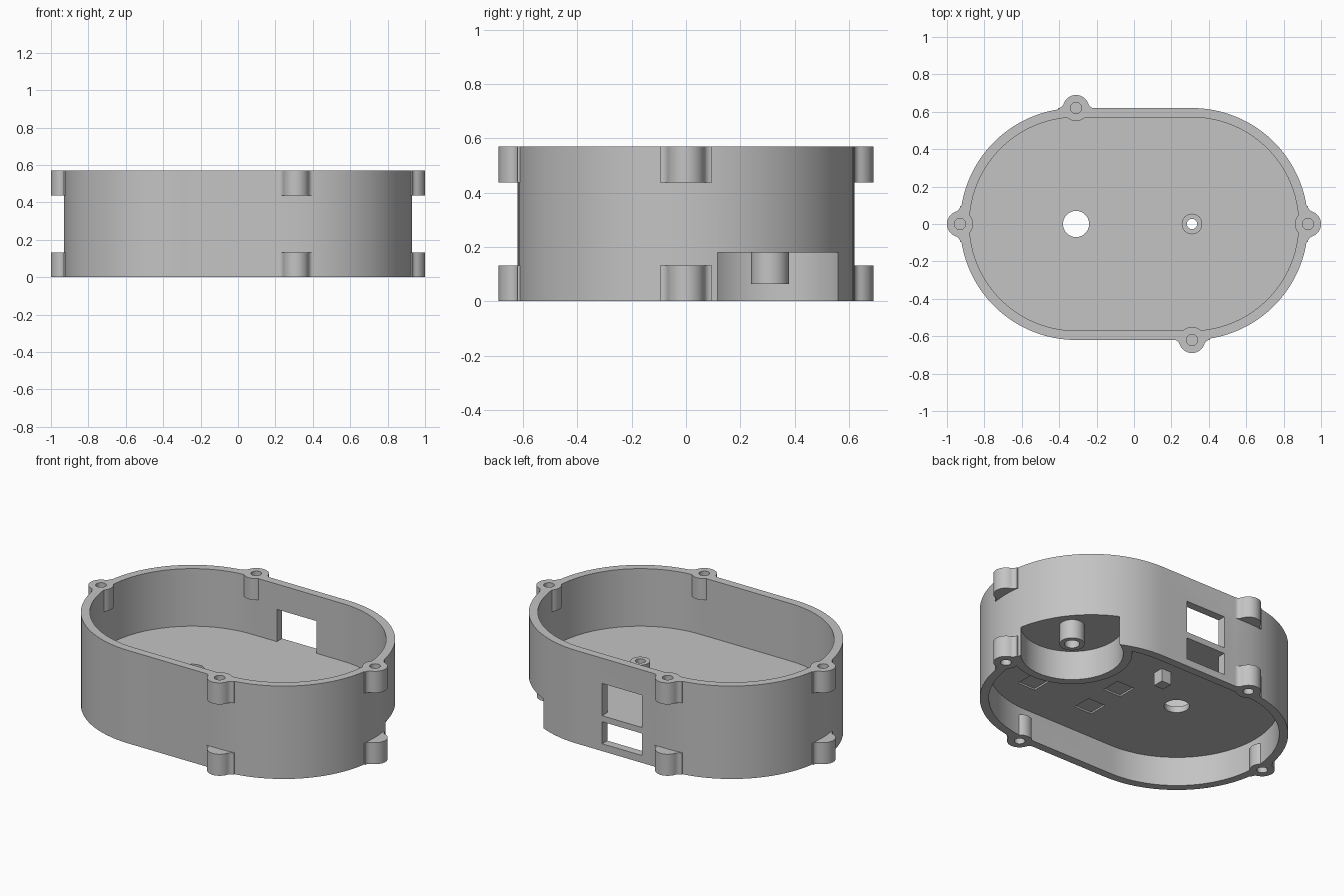
import bpy, bmesh, math
from math import sin, cos, pi
from mathutils import Matrix, Vector

if "Cube" in bpy.data.objects:
    bpy.data.objects.remove(bpy.data.objects["Cube"], do_unlink=True)

grey = bpy.data.materials.new("plain_grey")
grey.use_nodes = True
grey.diffuse_color = (0.55, 0.55, 0.55, 1)
grey.node_tree.nodes["Principled BSDF"].inputs["Base Color"].default_value = (0.55, 0.55, 0.55, 1)

HEIGHT, RADIUS, WALL, CX = 0.57, 0.62, 0.05, 0.31
FLOOR_LOW, FLOOR_TOP = 0.18, 0.217
POCKET = (0.71, 0.31)


def prism(name, outline, z0, z1):
    """Extrude a closed outline between two heights."""
    bm = bmesh.new()
    face = bm.faces.new([bm.verts.new((x, y, z0)) for x, y in outline])
    top = bmesh.ops.extrude_face_region(bm, geom=[face])
    verts = [g for g in top["geom"] if isinstance(g, bmesh.types.BMVert)]
    bmesh.ops.translate(bm, verts=verts, vec=(0, 0, z1 - z0))
    bmesh.ops.recalc_face_normals(bm, faces=bm.faces)
    mesh = bpy.data.meshes.new(name)
    bm.to_mesh(mesh)
    bm.free()
    mesh.materials.append(grey)
    obj = bpy.data.objects.new(name, mesh)
    bpy.context.collection.objects.link(obj)
    return obj


def arc(cx, cy, r, a0, a1, n):
    return [(cx + r * cos(a0 + (a1 - a0) * i / n), cy + r * sin(a0 + (a1 - a0) * i / n))
            for i in range(n + 1)]


def stadium(r):
    return arc(CX, 0, r, -pi / 2, pi / 2, 48) + arc(-CX, 0, r, pi / 2, 3 * pi / 2, 48)


def cylinder(name, x, y, r, z0, z1, n=40):
    return prism(name, arc(x, y, r, 0, 2 * pi, n)[:-1], z0, z1)


def box(name, x, y, sx, sy, z0, z1):
    a, b = sx / 2, sy / 2
    return prism(name, [(x - a, y - b), (x + a, y - b), (x + a, y + b), (x - a, y + b)], z0, z1)


def combine(target, tool, operation="DIFFERENCE"):
    """Apply a boolean and discard the tool object."""
    tool.hide_render = True
    mod = target.modifiers.new("combine", "BOOLEAN")
    mod.object, mod.operation, mod.solver = tool, operation, "EXACT"
    bpy.context.view_layer.objects.active = target
    bpy.ops.object.modifier_apply(modifier=mod.name)
    bpy.data.objects.remove(tool, do_unlink=True)


def lug_outline(x, y, angle):
    """Round lug with concave fillets that meet the wall."""
    r, f = 0.07, 0.03
    u = math.sqrt((r + f) ** 2 - f * f)
    t = math.atan2(f, u)
    pts = arc(0, 0, r, t, pi - t, 20)
    pts += arc(-u, f, f, -t, -pi / 2, 6)[1:]
    pts += [(-u, -0.025), (-r, -0.025)]
    pts += arc(0, 0, r, pi + 0.4, 2 * pi - 0.4, 16)
    pts += [(r, -0.025), (u, -0.025)]
    pts += arc(u, f, f, 3 * pi / 2, pi + t, 6)[:-1]
    turn = Matrix.Rotation(angle - pi / 2, 2)
    return [(x + p.x, y + p.y) for p in (turn @ Vector(q) for q in pts)]


# Outer body with an upper tray and a lower recess
shell = prism("case_shell", stadium(RADIUS), 0, HEIGHT)
combine(shell, prism("tray_cutter", stadium(RADIUS - WALL), FLOOR_TOP, HEIGHT + 0.1))
lower = prism("lower_cutter", stadium(RADIUS - WALL), -0.1, FLOOR_LOW)
combine(lower, cylinder("pocket_wall", *POCKET, 0.335, -0.2, 0.3, 72))
combine(shell, lower)

# Screw lugs at the upper and lower rims
lugs = [(0.93, 0, 0), (-0.93, 0, pi), (-CX, RADIUS, pi / 2), (CX, -RADIUS, -pi / 2)]
for x, y, angle in lugs:
    for z0, z1 in ((0, 0.132), (0.438, HEIGHT)):
        combine(shell, prism("lug", lug_outline(x, y, angle), z0, z1), "UNION")
for x, y, angle in lugs:
    combine(shell, cylinder("screw_hole", x, y, 0.03, -0.05, 0.1, 24))
    combine(shell, cylinder("screw_hole", x, y, 0.03, HEIGHT - 0.1, HEIGHT + 0.05, 24))

# Round side pocket
combine(shell, cylinder("pocket_cutter", *POCKET, 0.285, -0.1, FLOOR_LOW, 72))

# Two rear windows
for z0, z1 in ((0.045, FLOOR_LOW), (FLOOR_TOP, 0.415)):
    combine(shell, box("window_cutter", 0, 0.63, 0.27, 0.24, z0, z1))

# Floor holes and shallow square recesses underneath
combine(shell, cylinder("cable_hole", -CX, 0, 0.07, 0.1, 0.3))
combine(shell, cylinder("pivot_hole", CX, 0, 0.028, 0.1, 0.3))
for x, y in ((0.47, -CX), (0.06, -CX), (0.06, -0.06)):
    combine(shell, box("pad_recess", x, y, 0.12, 0.12, 0.1, 0.19))

# Small collar standing on the floor
collar = cylinder("floor_collar", CX, 0, 0.055, FLOOR_TOP - 0.01, 0.27)
combine(collar, cylinder("collar_hole", CX, 0, 0.028, 0.1, 0.4))

# Hollow post hanging in the side pocket
post = cylinder("pocket_post", *POCKET, 0.07, 0.063, FLOOR_LOW + 0.01)
combine(post, cylinder("post_hole", *POCKET, 0.042, 0, 0.17))

# Square peg under the floor
peg = box("square_peg", -0.01, 0.235, 0.067, 0.067, 0.1, FLOOR_LOW + 0.01)

# Smooth curved walls, keep the edges crisp
for obj in (shell, collar, post, peg):
    bpy.ops.object.select_all(action="DESELECT")
    obj.select_set(True)
    bpy.context.view_layer.objects.active = obj
    bpy.ops.object.shade_smooth_by_angle(angle=math.radians(30))
